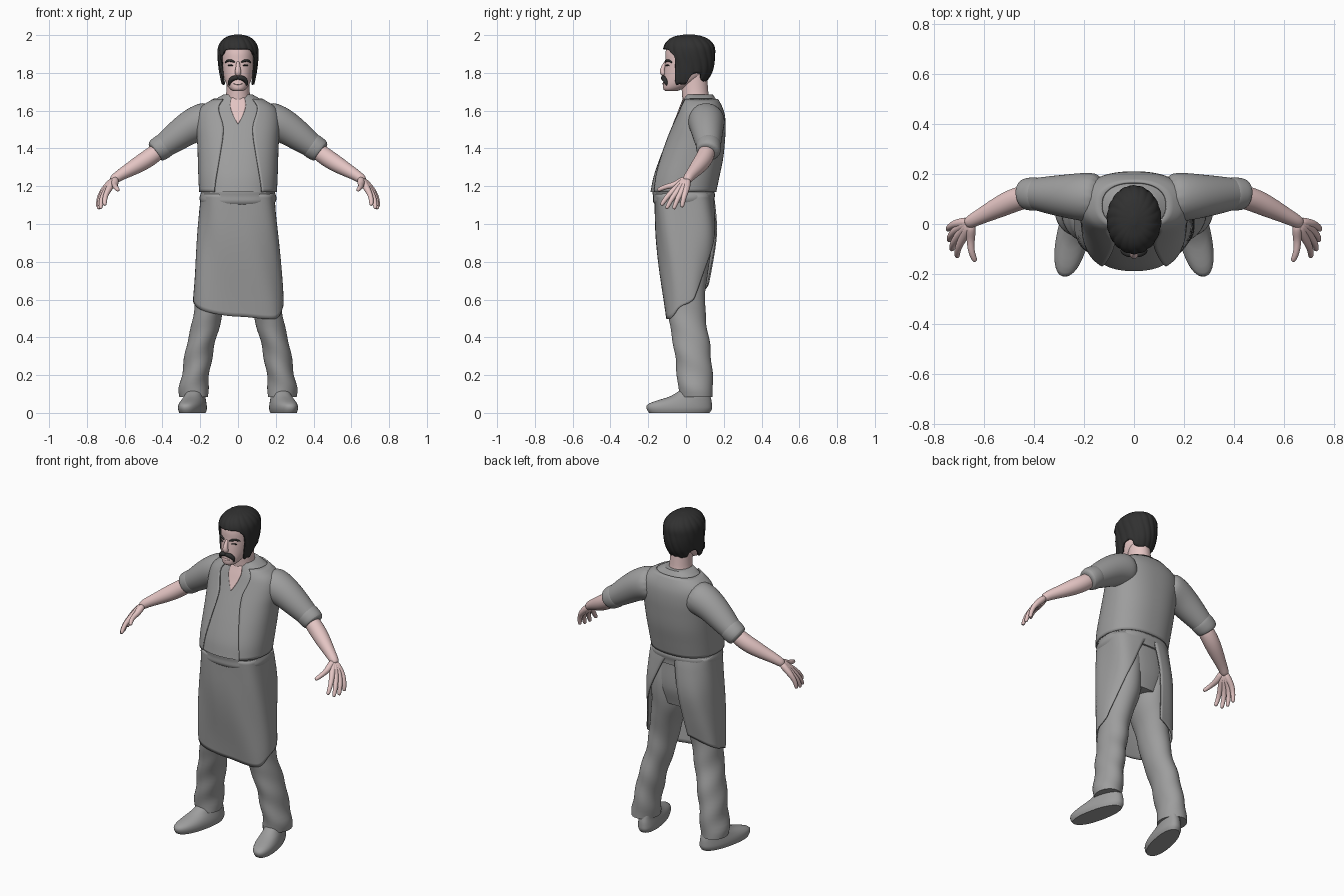
import bpy, bmesh
from math import sin, cos, pi, radians, degrees, copysign
from mathutils import Vector

if "Cube" in bpy.data.objects:
    bpy.data.objects.remove(bpy.data.objects["Cube"])


def material(name, r, g, b):
    m = bpy.data.materials.new(name)
    m.use_nodes = True
    m.diffuse_color = (r, g, b, 1)
    m.node_tree.nodes["Principled BSDF"].inputs["Base Color"].default_value = (r, g, b, 1)
    return m


CLOTH = material("grey cloth", .34, .34, .34)
SKIN = material("skin", .78, .56, .55)
HAIR = material("black hair", .03, .03, .03)
made = []


def track(table, z):
    """Smooth interpolation of table rows by their first column."""
    z = min(max(z, table[0][0]), table[-1][0])
    last = len(table) - 1
    i = next(k for k in range(last) if z <= table[k + 1][0])
    a, b = table[i], table[i + 1]
    h = b[0] - a[0]
    t = (z - a[0]) / h

    def slope(k, c):
        p, q = table[max(k - 1, 0)], table[min(k + 1, last)]
        return (q[c] - p[c]) / (q[0] - p[0]) * h

    return [a[c] * (1 + 2 * t) * (1 - t) ** 2 + slope(i, c) * t * (1 - t) ** 2
            + b[c] * t * t * (3 - 2 * t) + slope(i + 1, c) * t * t * (t - 1)
            for c in range(1, len(a))]


def ring_point(table, a, z, off=0, p=1):
    """Rows are height, half width, front y, back y, centre x; angle 0 is the front."""
    hw, front, back, cx = (track(table, z) + [0])[:4]
    s, c = sin(a), cos(a)
    return Vector((cx + (hw + off) * copysign(abs(s) ** p, s),
                   (front + back) / 2 - ((back - front) / 2 + off) * copysign(abs(c) ** p, c), z))


def build(name, rows, mat, closed=True, caps=(True, True), thick=0, sub=0, mirror=False):
    bm = bmesh.new()
    grid = [[bm.verts.new(p) for p in row] for row in rows]
    n = len(rows[0])
    for low, high in zip(grid, grid[1:]):
        for i in range(n if closed else n - 1):
            j = (i + 1) % n
            bm.faces.new((low[i], low[j], high[j], high[i]))
    for use, row in zip(caps, (grid[0], grid[-1])):
        if use and closed:
            bm.faces.new(row)
    bmesh.ops.recalc_face_normals(bm, faces=bm.faces)
    mesh = bpy.data.meshes.new(name)
    bm.to_mesh(mesh)
    bm.free()
    mesh.materials.append(mat)
    ob = bpy.data.objects.new(name, mesh)
    bpy.context.collection.objects.link(ob)
    if thick:
        mod = ob.modifiers.new("thickness", "SOLIDIFY")
        mod.thickness, mod.offset = thick, 0
    if sub:
        mod = ob.modifiers.new("smooth", "SUBSURF")
        mod.levels = mod.render_levels = sub
    if mirror:
        ob.modifiers.new("mirror", "MIRROR").use_mirror_merge = False
    made.append(ob)
    return ob


def loft(name, table, mat, steps=24, sides=56, p=1, fold=lambda a, z: 0, shear=0, **kw):
    z0, z1 = table[0][0], table[-1][0]
    rows = []
    for k in range(steps + 1):
        z = z0 + (z1 - z0) * k / steps
        row = [ring_point(table, a, z, fold(a, z), p) for a in (2 * pi * i / sides for i in range(sides))]
        for v in row:
            v.x -= shear * (v.y + .03)
        rows.append(row)
    return build(name, rows, mat, **kw)


def sheet(name, table, mat, left, right, low, high, off=0, p=1, nu=72, nv=30, fold=lambda a, z: 0, **kw):
    """Open cloth on a body surface, between two edge angles and a hem."""
    rows = []
    for k in range(nv + 1):
        v, row = k / nv, []
        for i in range(nu + 1):
            u = i / nu
            z = low(u) + (high - low(u)) * v
            a = left(z) + (right(z) - left(z)) * u
            row.append(ring_point(table, a, z, off + fold(a, z), p))
        rows.append(row)
    return build(name, rows, mat, closed=False, **kw)


def tube(name, path, mat, flat=1, sides=12, sub=2, **kw):
    """Path rows are x, y, z, radius."""
    pts = [Vector(q[:3]) for q in path]
    span = (pts[-1] - pts[0]).normalized()
    ref = Vector((0, 1, 0)) if abs(span.z) > .85 else Vector((0, 0, 1))
    rows = []
    for i, q in enumerate(path):
        t = (pts[min(i + 1, len(pts) - 1)] - pts[max(i - 1, 0)]).normalized()
        side = t.cross(ref).normalized()
        up = side.cross(t)
        rows.append([pts[i] + q[3] * (side * cos(a) + up * sin(a) * flat)
                     for a in (2 * pi * k / sides for k in range(sides))])
    return build(name, rows, mat, sub=sub, **kw)


# Shoes and trousers
shoe = [(0, .06, -.195, .125, .24), (.02, .066, -.208, .137, .24), (.045, .064, -.203, .137, .24),
        (.065, .058, -.155, .135, .24), (.085, .052, -.09, .13, .24), (.12, .045, -.03, .12, .235)]
loft("shoe", shoe, CLOTH, p=.9, shear=.2, steps=12, mirror=True)
leg = [(.085, .075, -.037, .14, .235), (.13, .077, -.042, .144, .235), (.2, .073, -.047, .14, .225),
       (.35, .074, -.065, .128, .2), (.5, .076, -.092, .105, .163), (.65, .085, -.11, .103, .138),
       (.8, .1, -.128, .125, .103), (.95, .098, -.135, .14, .097), (1.12, .09, -.13, .125, .09)]
loft("trouser_leg", leg, CLOTH, steps=44, mirror=True,
     fold=lambda a, z: .004 * sin(38 * z + 2 * a) * max(0, 1 - z))
hips = [(.84, .15, -.11, .115), (.95, .18, -.135, .14), (1.1, .185, -.14, .135), (1.2, .18, -.15, .13)]
loft("hips", hips, CLOTH, p=.85)

# Wrapped apron with a slanting hem, and its rolled waistband
apron = [(.48, .238, -.102, .09), (.6, .236, -.117, .108), (.8, .222, -.142, .145),
         (.95, .21, -.156, .162), (1.1, .196, -.163, .15), (1.18, .19, -.165, .135)]
hem = [(0, .68), (.3, .585), (.6, .515), (.8, .497), (.9, .53), (1, .6)]
sheet("apron", apron, CLOTH,
      lambda z: -radians(160 + 18 * (z - .5) / .65),
      lambda z: radians(95 + 82 * max(0, (z - .55) / .6) ** .9),
      lambda u: track(hem, u)[0], 1.16, p=.65, thick=.007,
      fold=lambda a, z: .003 * sin(5 * a + 9 * z))
band = [(1.1, .192, -.16, .145), (1.12, .199, -.172, .15), (1.16, .2, -.178, .15), (1.195, .19, -.17, .14)]
loft("apron_waistband", band, CLOTH, steps=10, p=.8, fold=lambda a, z: .003 * sin(90 * z + 2 * cos(a)))

# Shirt body, open waistcoat and bare chest
torso = [(1.17, .196, -.188, .15), (1.25, .2, -.172, .167), (1.35, .203, -.138, .187),
         (1.45, .207, -.098, .197), (1.52, .212, -.068, .2), (1.58, .207, -.043, .195),
         (1.62, .185, -.028, .182), (1.655, .13, -.014, .163), (1.685, .078, -.004, .142)]
loft("shirt_body", torso, CLOTH, steps=32, p=.85)
opening = [(1.15, .62), (1.2, .58), (1.35, .42), (1.5, .3), (1.56, .36), (1.66, .6)]
sheet("waistcoat", torso, CLOTH, lambda z: track(opening, z)[0],
      lambda z: 2 * pi - track(opening, z)[0], lambda u: 1.17, 1.66, off=.006, p=.85, thick=.008)
for name, top, wide in (("bare_chest", 1.668, .2),):
    sheet(name, torso, SKIN, lambda z: -wide * max(.01, (z - 1.53) / .11),
          lambda z: wide * max(.01, (z - 1.53) / .11), lambda u: 1.53, top,
          off=.004, p=.85, nu=8, nv=12, thick=.004)

# Sleeves, cuffs and forearms
tube("sleeve", [(.12, .105, 1.56, .1), (.2, .108, 1.54, .1), (.26, .111, 1.51, .09),
                (.33, .115, 1.46, .079), (.39, .12, 1.415, .066), (.42, .12, 1.395, .06)],
     CLOTH, sides=16, mirror=True)
tube("rolled_cuff", [(.375, .119, 1.425, .05), (.38, .119, 1.422, .069), (.41, .12, 1.402, .068),
                     (.44, .119, 1.383, .064), (.443, .118, 1.38, .045)], CLOTH, sides=16, mirror=True)
tube("forearm", [(.39, .12, 1.41, .045), (.47, .1, 1.35, .049), (.53, .072, 1.313, .045),
                 (.59, .042, 1.278, .035), (.64, .016, 1.25, .028), (.67, 0, 1.225, .024)],
     SKIN, sides=16, mirror=True)

# Hand: each digit runs from the wrist through the knuckle to the tip
digits = {"index_finger": ((.688, -.066, 1.178), (.706, -.132, 1.098)),
          "middle_finger": ((.702, -.046, 1.173), (.728, -.104, 1.08)),
          "ring_finger": ((.712, -.023, 1.171), (.738, -.066, 1.078)),
          "little_finger": ((.716, 0, 1.175), (.742, -.022, 1.088)),
          "thumb": ((.652, -.065, 1.205), (.633, -.15, 1.178))}
for name, (knuckle, tip) in digits.items():
    k, t = Vector(knuckle), Vector(tip)
    wrist = Vector((.65, .01, 1.243)).lerp(k, .1)
    bend = k.lerp(t, .5) + Vector((.008, -.002, .006))
    tube(name, [(*wrist, .021), (*wrist.lerp(k, .6), .02), (*k, .0165), (*bend, .0135),
                (*bend.lerp(t, .8), .012), (*t, .007)], SKIN, mirror=True)

# Neck and head
neck = [(1.58, .075, -.012, .12), (1.65, .068, -.018, .125), (1.7, .062, -.022, .118), (1.8, .06, -.03, .11)]
loft("neck", neck, SKIN)
head = [(1.703, .025, -.108, -.05), (1.712, .04, -.119, -.025), (1.735, .058, -.122, .03),
        (1.77, .073, -.118, .08), (1.81, .081, -.115, .11), (1.86, .087, -.11, .125),
        (1.91, .088, -.108, .128), (1.95, .08, -.095, .118), (1.975, .055, -.06, .09)]
loft("head", head, SKIN, steps=36, p=.93)
tube("nose", [(0, -.104, 1.862, .008), (0, -.116, 1.84, .011), (0, -.126, 1.812, .016),
              (0, -.122, 1.798, .019), (0, -.108, 1.792, .013)], SKIN)


def on_face(points, off):
    """Path rows from angle, height and radius over the face."""
    return [(*ring_point(head, radians(a), z, off, .93), r) for a, z, r in points]


# Brows, eyes, moustache and mouth
tube("eyebrow", on_face([(9, 1.856, .005), (20, 1.865, .009), (36, 1.867, .008), (50, 1.853, .004)], .002),
     HAIR, flat=.8, mirror=True)
tube("eye", on_face([(16, 1.838, .002), (24, 1.842, .0055), (32, 1.841, .0055), (40, 1.836, .002)], 0),
     HAIR, flat=.8, mirror=True)
tube("moustache", on_face([(-2, 1.773, .009), (10, 1.775, .014), (25, 1.768, .014),
                           (40, 1.75, .011), (48, 1.732, .004)], .005), HAIR, mirror=True)
tube("lower_lip", on_face([(-22, 1.745, .002), (-9, 1.742, .006), (9, 1.742, .006), (22, 1.745, .002)], 0), SKIN)

# Hair with sideburns and combed ridges
mop = [(1.72, .072, -.1, .08), (1.76, .084, -.11, .105), (1.8, .092, -.112, .13), (1.85, .098, -.112, .144),
       (1.9, .102, -.114, .147), (1.94, .098, -.11, .144), (1.97, .08, -.09, .122),
       (1.99, .052, -.055, .085), (2, .012, -.005, .035)]
hairline = [(0, 1.925), (36, 1.922), (48, 1.9), (56, 1.87), (61, 1.755), (75, 1.742), (94, 1.745),
            (101, 1.79), (122, 1.795), (138, 1.762), (180, 1.752)]
rows, sides, steps = [], 144, 26
for k in range(steps + 1):
    rise, row = sin(k / steps * pi / 2), []
    for i in range(sides):
        a = 2 * pi * i / sides - pi
        low = track(hairline, abs(degrees(a)))[0]
        z = low + (2 - low) * rise
        row.append(ring_point(mop, a, z, .004 * abs(sin(9 * a + 22 * z)) * (1 - rise ** 8)))
    rows.append(row)
build("hair", rows, HAIR, caps=(False, True), thick=.008)

bpy.ops.object.select_all(action="DESELECT")
for ob in made:
    ob.select_set(True)
bpy.context.view_layer.objects.active = made[0]
bpy.ops.object.shade_smooth_by_angle(angle=radians(40))
